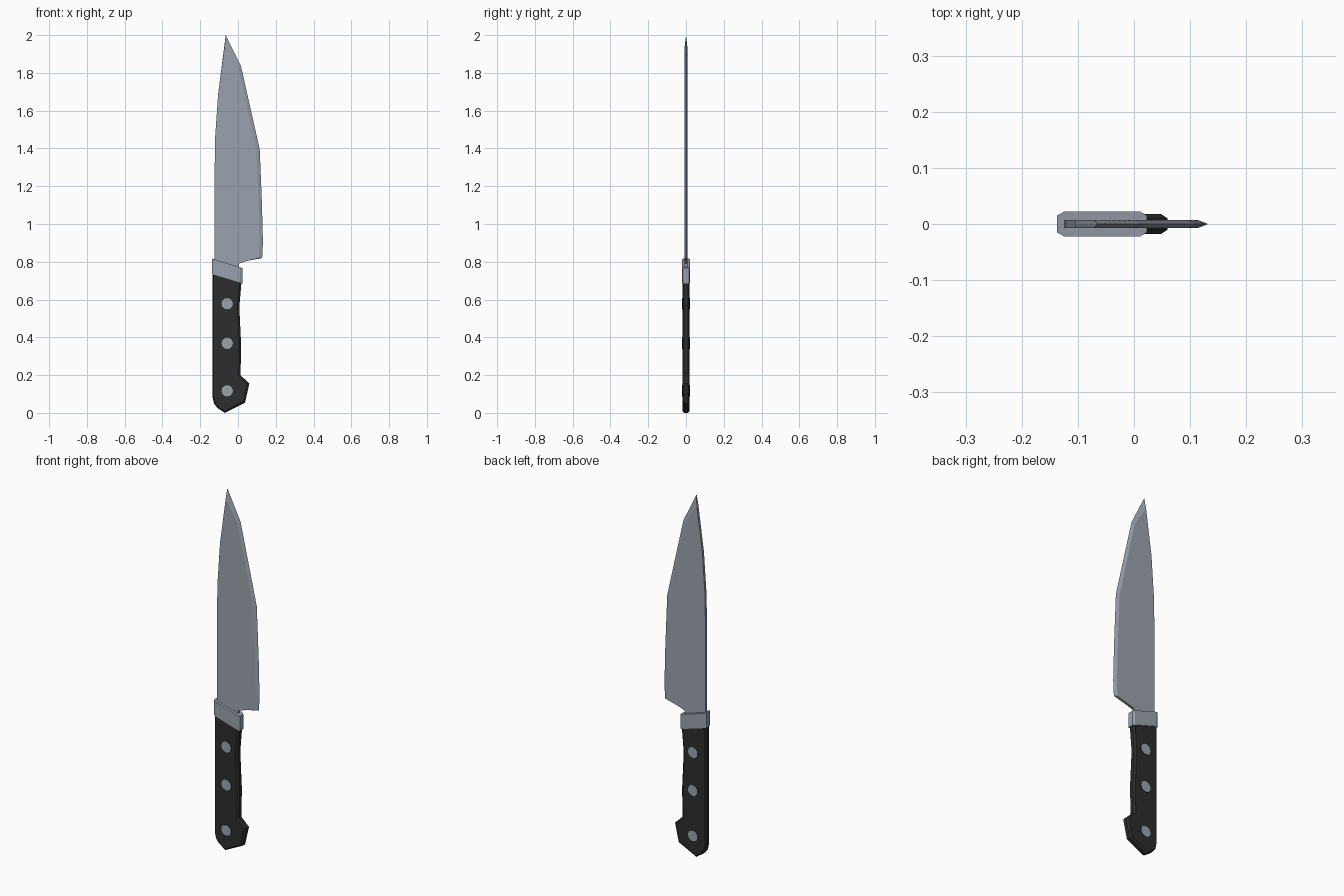
import bpy, bmesh, math


def material(name, rgb):
    m = bpy.data.materials.new(name)
    m.diffuse_color = (*rgb, 1)
    return m


STEEL = material("steel grey", (0.33, 0.365, 0.42))
BLACK = material("handle black", (0.026, 0.026, 0.026))


def slab(name, outline, rings, mats, cap_index=0):
    """Loft an x-z outline through y rings; each point is (x, z, dx, dz),
    each ring is (y, amount of the dx/dz inset)."""
    bm = bmesh.new()
    loops = [[bm.verts.new((x + dx * k, y, z + dz * k)) for x, z, dx, dz in outline]
             for y, k in rings]
    n = len(outline)
    for a, b in zip(loops, loops[1:]):
        for i in range(n):
            j = (i + 1) % n
            bm.faces.new((a[i], a[j], b[j], b[i]))
    for loop in (loops[0], loops[-1]):
        bm.faces.new(loop).material_index = cap_index
    bmesh.ops.recalc_face_normals(bm, faces=bm.faces)
    mesh = bpy.data.meshes.new(name)
    bm.to_mesh(mesh)
    bm.free()
    for m in mats:
        mesh.materials.append(m)
    obj = bpy.data.objects.new(name, mesh)
    bpy.context.collection.objects.link(obj)
    return obj


# blade: flat body, ground to a sharp edge along +x
blade = [(-0.125, 0.77, 0, 0), (-0.125, 1.2, 0, 0), (-0.121, 1.46, 0, 0),
         (-0.105, 1.69, 0, 0), (-0.065, 2.0, -0.006, -0.06),
         (0.016, 1.835, -0.014, -0.01), (0.115, 1.395, -0.018, 0),
         (0.127, 1.1, -0.018, 0), (0.132, 0.9, -0.018, 0), (0.128, 0.82, -0.018, 0),
         (0.05, 0.805, 0, 0), (0.005, 0.79, 0, 0), (0.005, 0.75, 0, 0)]
slab("blade", blade, [(-0.007, 1), (0, 0), (0.007, 1)], [STEEL])

# bolster: slanted collar with chamfered corners
bolster = [(-0.137, 0.735, 0.012, -0.004), (-0.137, 0.817, 0.012, -0.004),
           (0.023, 0.767, -0.012, 0.004), (0.023, 0.686, -0.012, 0.004)]
slab("bolster", bolster, [(-0.022, 1), (-0.015, 0), (0.015, 0), (0.022, 1)], [STEEL])

# handle: grip with hooked butt
handle = [(-0.135, 0.75, 0.006, 0), (-0.135, 0.085, 0.006, 0.003),
          (-0.127, 0.05, 0.006, 0.003), (-0.11, 0.027, 0.005, 0.005),
          (-0.07, 0.0, 0, 0.008), (0.037, 0.053, -0.008, 0.007),
          (0.06, 0.155, -0.012, 0), (0.013, 0.2, -0.01, 0),
          (0.017, 0.35, -0.01, 0), (0.007, 0.56, -0.01, 0),
          (0.019, 0.7, -0.01, 0)]
slab("handle", handle, [(-0.018, 1), (-0.01, 0), (0.01, 0), (0.018, 1)], [BLACK])

# rivets: steel heads with dark rims
for i, z in enumerate((0.578, 0.368, 0.117)):
    circle = [(-0.057 + 0.03 * math.cos(t * math.tau / 12),
               z + 0.03 * math.sin(t * math.tau / 12), 0, 0) for t in range(12)]
    slab(f"rivet_{i + 1}", circle, [(-0.0215, 0), (0.0215, 0)], [BLACK, STEEL], 1)
